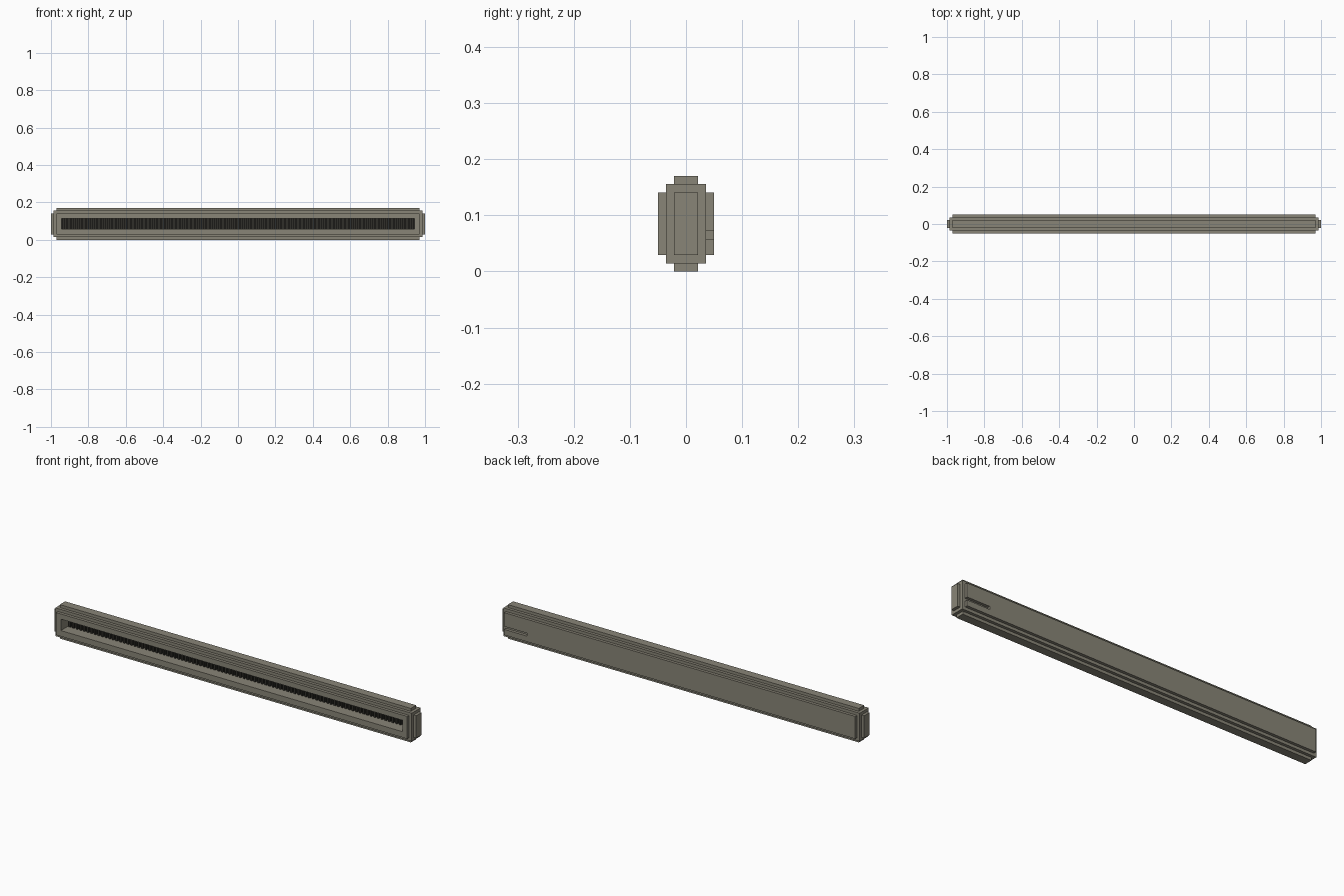
import bpy, bmesh
from mathutils import Matrix

if "Cube" in bpy.data.objects:
    bpy.data.objects.remove(bpy.data.objects["Cube"])


def material(name, rgb):
    m = bpy.data.materials.new(name)
    m.diffuse_color = (*rgb, 1)
    m.use_nodes = True
    m.node_tree.nodes["Principled BSDF"].inputs["Base Color"].default_value = m.diffuse_color
    return m


SHELL = material("warm grey shell", (0.25, 0.235, 0.185))
DARK = material("dark grille", (0.03, 0.028, 0.023))


def add_box(bm, x0, x1, y0, y1, z0, z1):
    m = Matrix.Translation(((x0 + x1) / 2, (y0 + y1) / 2, (z0 + z1) / 2))
    m = m @ Matrix.Diagonal((x1 - x0, y1 - y0, z1 - z0, 1))
    bmesh.ops.create_cube(bm, size=1, matrix=m)


def boxes(name, specs, mat):
    bm = bmesh.new()
    for s in specs:
        add_box(bm, *s)
    me = bpy.data.meshes.new(name)
    bm.to_mesh(me)
    bm.free()
    me.materials.append(mat)
    ob = bpy.data.objects.new(name, me)
    bpy.context.collection.objects.link(ob)
    return ob


def combine(target, other, op):
    mod = target.modifiers.new("bool", 'BOOLEAN')
    mod.operation = op
    mod.solver = 'EXACT'
    mod.object = other
    bpy.context.view_layer.objects.active = target
    bpy.ops.object.modifier_apply(modifier=mod.name)
    bpy.data.objects.remove(other)


# Stepped shell: four boxes, each inset a number of steps per axis
S = 0.0145


def inset(i, j, k):
    x, y = 1 - i * S, 0.05 - j * S
    return (-x, x, -y, y, k * S, 0.17 - k * S)


body = boxes("bar_body", [inset(1, 1, 1)], SHELL)
for steps in ((0, 2, 2), (2, 0, 2), (2, 2, 0)):
    combine(body, boxes("step_box", [inset(*steps)], SHELL), 'UNION')

# Long front opening and small notch at the back
combine(body, boxes("front_cut", [(-0.945, 0.945, -0.1, 0.02, 0.058, 0.115)], SHELL), 'DIFFERENCE')
combine(body, boxes("back_cut", [(0.845, 0.98, 0.0355, 0.1, 0.057, 0.072)], SHELL), 'DIFFERENCE')

# Dark backing and vertical slats inside the opening
boxes("grille_backing", [(-0.944, 0.944, 0.012, 0.0195, 0.0585, 0.1145)], DARK)
N = 94
pitch = 1.888 / N
boxes("grille_slats",
      [(-0.944 + (i + 0.25) * pitch, -0.944 + (i + 0.75) * pitch, 0.002, 0.0125, 0.0585, 0.1145)
       for i in range(N)], DARK)
